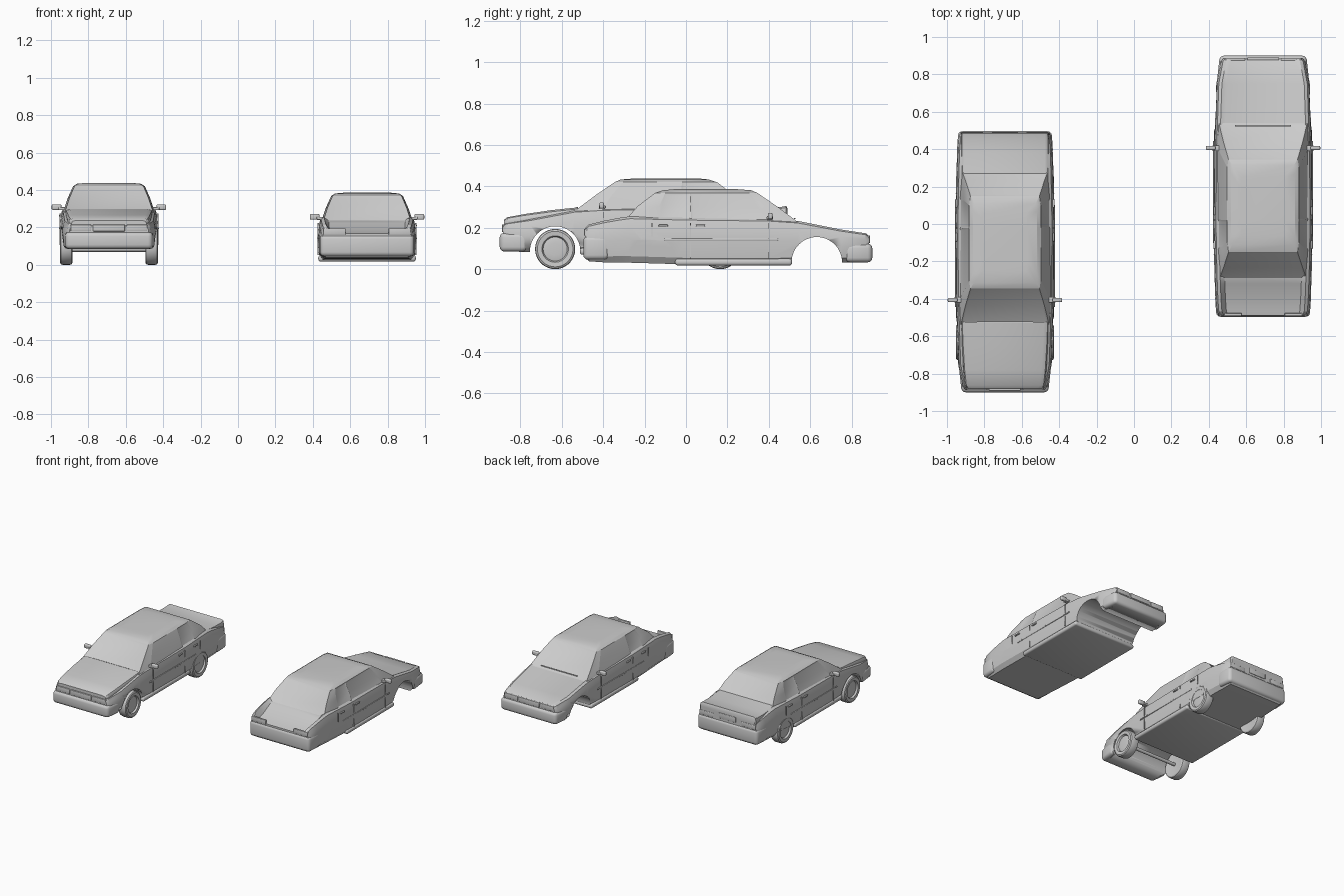
import bpy, bmesh, math
from mathutils import Matrix

if "Cube" in bpy.data.objects:
    bpy.data.objects.remove(bpy.data.objects["Cube"])

M = Matrix.Identity(4)   # placement of the car being built
TAG = ""


def finish(name, bm, angle=30):
    bmesh.ops.recalc_face_normals(bm, faces=bm.faces)
    me = bpy.data.meshes.new(name)
    bm.to_mesh(me)
    bm.free()
    ob = bpy.data.objects.new(TAG + name, me)
    bpy.context.collection.objects.link(ob)
    ob.matrix_world = M
    bpy.ops.object.select_all(action='DESELECT')
    ob.select_set(True)
    bpy.context.view_layer.objects.active = ob
    bpy.ops.object.shade_smooth_by_angle(angle=math.radians(angle))
    return ob


def box(name, c, s, bevel=0.0, rot=0.0, taper=None):
    bm = bmesh.new()
    bmesh.ops.create_cube(bm, size=1)
    for v in bm.verts:
        v.co = [v.co[i] * s[i] for i in range(3)]
        if taper and v.co.y * taper[0] > 0:
            v.co.x *= taper[1]
    if bevel:
        bmesh.ops.bevel(bm, geom=bm.edges[:], offset=bevel, segments=3, profile=0.5, affect='EDGES')
    bm.transform(Matrix.Translation(c) @ Matrix.Rotation(rot, 4, 'X'))
    return finish(name, bm)


def cyl_x(name, y, z, r, length, seg=40):
    bm = bmesh.new()
    bmesh.ops.create_cone(bm, cap_ends=True, segments=seg, radius1=r, radius2=r, depth=length)
    bm.transform(Matrix.Translation((0, y, z)) @ Matrix.Rotation(math.pi / 2, 4, 'Y'))
    return finish(name, bm)


def bridge(bm, rings):
    grid = []
    for a, b in zip(rings, rings[1:]):
        n = len(a)
        grid.append([bm.faces.new((a[i], a[(i + 1) % n], b[(i + 1) % n], b[i])) for i in range(n)])
    bm.faces.new(rings[0])
    bm.faces.new(rings[-1])
    return grid


def loft(name, stations, rim=0.03):
    # station: y, half width, bottom, shoulder height, centre height
    bm = bmesh.new()
    rings = []
    for y, w, b, t, c in stations:
        h = t - b
        half = [(w - rim, b), (w - rim * .25, b + h * .14), (w, b + h * .5),
                (w - rim * .15, b + h * .78), (w - rim * .45, t - h * .05), (w - rim, t), (w - rim * 1.8, c)]
        pts = half + [(-x, z) for x, z in reversed(half)]
        rings.append([bm.verts.new((x, y, z)) for x, z in pts])
    bridge(bm, rings)
    return finish(name, bm)


def cabin():
    levels = [(.28, .246, (-.54, -.41, -.025, .14, .30)),
              (.355, .221, (-.44, -.36, -.022, .13, .235)),
              (.42, .192, (-.345, -.305, -.02, .10, .15)),
              (.433, .172, (-.315, -.27, -.02, .07, .11)),
              (.438, .12, (-.25, -.2, -.02, .03, .06))]
    bm = bmesh.new()
    rings = []
    for z, w, ys in levels:
        pts = [(w * (.96 if i in (0, 4) else 1), y) for i, y in enumerate(ys)]
        pts += [(-x, y) for x, y in reversed(pts)]
        rings.append([bm.verts.new((x, y, z)) for x, y in pts])
    grid = bridge(bm, rings)
    # recessed glass
    for side in ((1,), (2,), (6,), (7,), (4,), (9,)):
        fs = [grid[k][i] for k in (0, 1) for i in side]
        bmesh.ops.inset_region(bm, faces=fs, thickness=.012, depth=-.004, use_even_offset=True)
    finish("cabin", bm, 25)


def wheel(name, x, y):
    s = 1 if x > 0 else -1
    prof = [(0, .022), (.03, .026), (.058, .02), (.064, .032), (.086, .034), (.094, .029), (.097, .02),
            (.097, -.02), (.094, -.029), (.086, -.033), (.06, -.03), (0, -.025)]
    bm = bmesh.new()
    vs = [bm.verts.new((d * s, 0, r)) for r, d in prof]
    es = [bm.edges.new(e) for e in zip(vs, vs[1:])]
    bmesh.ops.spin(bm, geom=vs + es, cent=(0, 0, 0), axis=(1, 0, 0), angle=2 * math.pi, steps=36)
    bmesh.ops.remove_doubles(bm, verts=bm.verts, dist=1e-5)
    bm.transform(Matrix.Translation((x, y, .097)))
    finish(name, bm)


def car(tag, matrix, complete):
    global M, TAG
    M, TAG = matrix, tag
    # lower shell with full-width wheel arches
    body = loft("body", [
        (-.885, .215, .10, .212, .207), (-.868, .228, .085, .225, .220), (-.75, .25, .083, .243, .233),
        (-.54, .257, .08, .285, .275), (-.40, .262, .075, .295, .29), (0, .265, .075, .30, .30),
        (.27, .26, .083, .307, .295), (.32, .258, .085, .300, .275), (.40, .255, .085, .285, .238),
        (.468, .25, .09, .268, .225), (.488, .24, .11, .25, .22)])
    for i, y in enumerate((-.632, .165)):
        cut = cyl_x("arch_cutter", y, .085, .122, .8, 48)
        cut.hide_render = True
        cut.hide_set(True)
        mod = body.modifiers.new("arch", 'BOOLEAN')
        mod.object = cut
        mod.operation = 'DIFFERENCE'
        mod.solver = 'EXACT'
    cabin()
    # bumpers, sill and grille
    box("front_bumper", (0, -.835, .13), (.492, .13, .09), .022, 0, (-1, .94))
    box("rear_bumper", (0, .435, .155), (.515, .122, .115), .022, 0, (1, .97))
    box("floor_sill", (0, -.23, .086), (.522, .565, .033), .013)
    box("grille", (0, -.883, .197), (.17, .014, .036), .003)
    for s in (-1, 1):
        box("headlight", (s * .15, -.88, .197), (.11, .016, .036), .004)
        box("tail_light", (s * .175, .484, .23), (.12, .016, .034), .004)
        # door mirrors
        box("mirror", (s * .28, -.407, .308), (.052, .022, .03), .007)
        box("mirror_foot", (s * .245, -.405, .3), (.05, .03, .016), .004)
        # door seams, trim and handles
        for y in (-.40, -.022, .165):
            z0 = .21 if y > .1 else .105
            box("door_seam", (s * .261, y, (z0 + .275) / 2), (.007, .004, .275 - z0))
        box("side_trim", (s * .263, -.17, .195), (.007, .55, .01), .003)
        for y in (-.07, .11):
            box("door_handle", (s * .26, y, .262), (.012, .045, .01), .003)
    box("wiper", (0, -.525, .296), (.3, .006, .006))
    if not complete:
        return
    # bonnet, boot lid and running gear only on the complete car
    loft("bonnet", [(-.880, .2, .205, .235, .238), (-.862, .213, .208, .248, .251), (-.78, .222, .21, .262, .266),
                    (-.65, .23, .22, .280, .285), (-.525, .235, .24, .293, .298)], .015)
    loft("boot_lid", [(.27, .235, .24, .308, .312), (.38, .235, .215, .297, .300),
                      (.455, .235, .21, .297, .300), (.484, .234, .21, .302, .305), (.490, .228, .21, .292, .294)], .012)
    box("plate_panel", (0, .489, .245), (.14, .008, .04), .002)
    for name, y in (("front", -.632), ("rear", .165)):
        cyl_x(name + "_axle", y, .097, .012, .43, 16)
        for s in (-1, 1):
            wheel(name + "_wheel", s * .228, y)


car("complete_", Matrix.Translation((-.69, 0, 0)), True)
car("stripped_", Matrix.Translation((0, 0, -.052)) @ Matrix.Rotation(math.pi, 4, 'Z')
    @ Matrix.Translation((-.69, 0, 0)), False)
